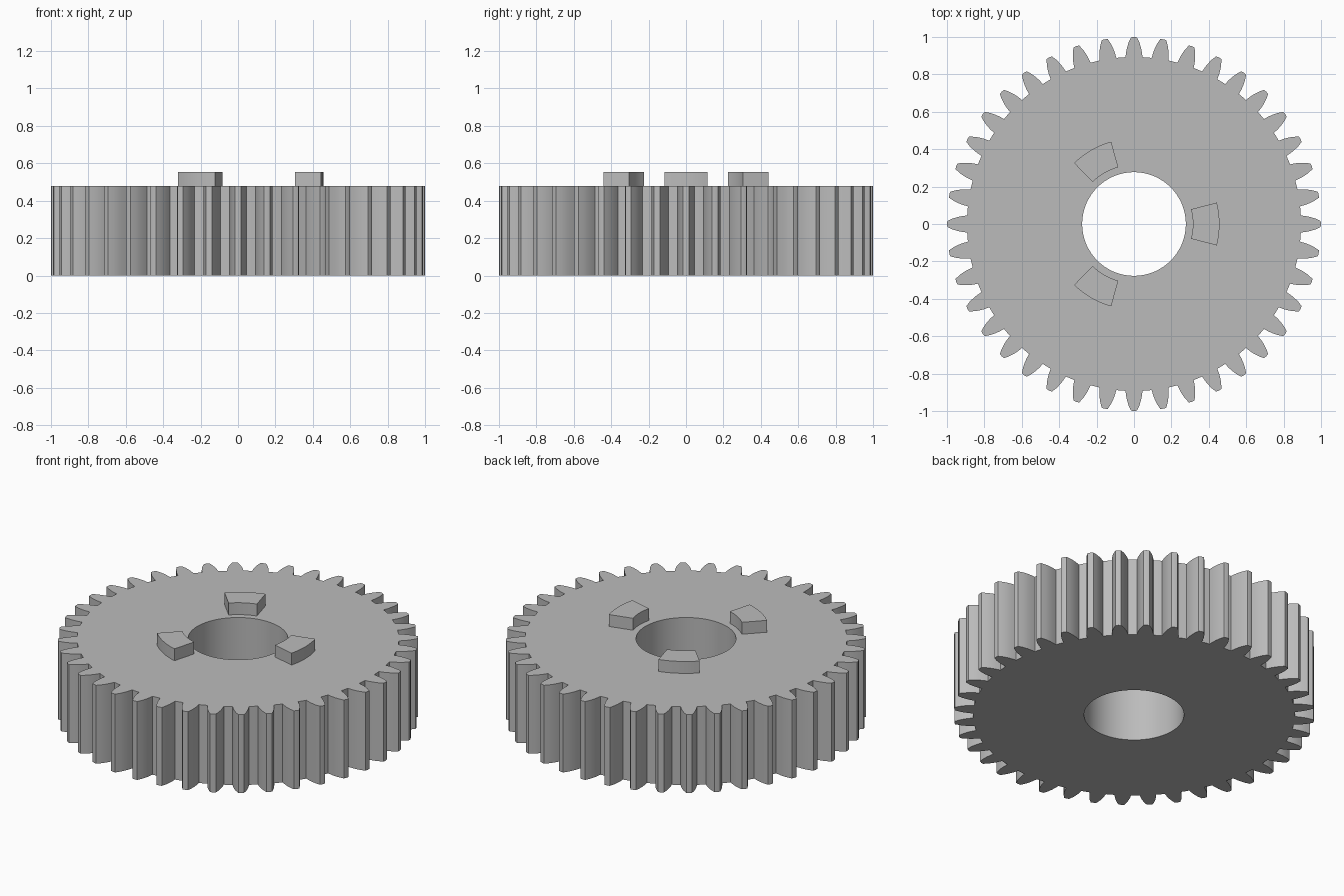
import bpy
import bmesh
from math import cos, sin, pi, radians

TEETH = 40
BORE = 0.277
BODY_TOP = 0.48
LUG_TOP = 0.553

cube = bpy.data.objects.get("Cube")
if cube:
    bpy.data.objects.remove(cube, do_unlink=True)

grey = bpy.data.materials.new("plain_grey")
grey.use_nodes = True
colour = (0.5, 0.5, 0.5, 1)
grey.diffuse_color = colour
grey.node_tree.nodes["Principled BSDF"].inputs["Base Color"].default_value = colour


def ring_solid(name, outer, inner, z0, z1, closed):
    """Solid between matching outer and inner polar outlines."""
    bm = bmesh.new()

    def row(points, z):
        return [bm.verts.new((r * cos(a), r * sin(a), z)) for r, a in points]

    rows = [row(outer, z0), row(outer, z1), row(inner, z1), row(inner, z0)]
    count = len(outer)
    for i in range(count if closed else count - 1):
        j = (i + 1) % count
        for k in range(4):
            p, q = rows[k], rows[(k + 1) % 4]
            bm.faces.new((p[i], p[j], q[j], q[i]))
    if not closed:
        for i in (0, -1):
            bm.faces.new([r[i] for r in rows])
    bmesh.ops.recalc_face_normals(bm, faces=bm.faces)
    mesh = bpy.data.meshes.new(name)
    bm.to_mesh(mesh)
    bm.free()
    mesh.materials.append(grey)
    obj = bpy.data.objects.new(name, mesh)
    bpy.context.collection.objects.link(obj)
    bpy.ops.object.select_all(action="DESELECT")
    obj.select_set(True)
    bpy.context.view_layer.objects.active = obj
    bpy.ops.object.shade_smooth_by_angle(angle=radians(25))
    return obj


# Toothed body: one curved flank, mirrored and repeated round the rim
flank = [(0.893, 0.051), (0.92, 0.046), (0.945, 0.039), (0.97, 0.030), (0.998, 0.016)]
tooth = [(r, -a) for r, a in flank] + [(1.0, 0)] + flank[::-1]
tooth.append((0.893, pi / TEETH))
rim = [(r, a + 2 * pi * t / TEETH) for t in range(TEETH) for r, a in tooth]
bore = [(BORE, a) for r, a in rim]
ring_solid("gear_body", rim, bore, 0, BODY_TOP, True)

# Three drive lugs around the bore
for n in range(3):
    angles = [radians(120 * n + 14.5 * s / 6) for s in range(-6, 7)]
    ring_solid(f"drive_lug_{n + 1}", [(0.457, a) for a in angles],
               [(0.315, a) for a in angles], BODY_TOP, LUG_TOP, False)
